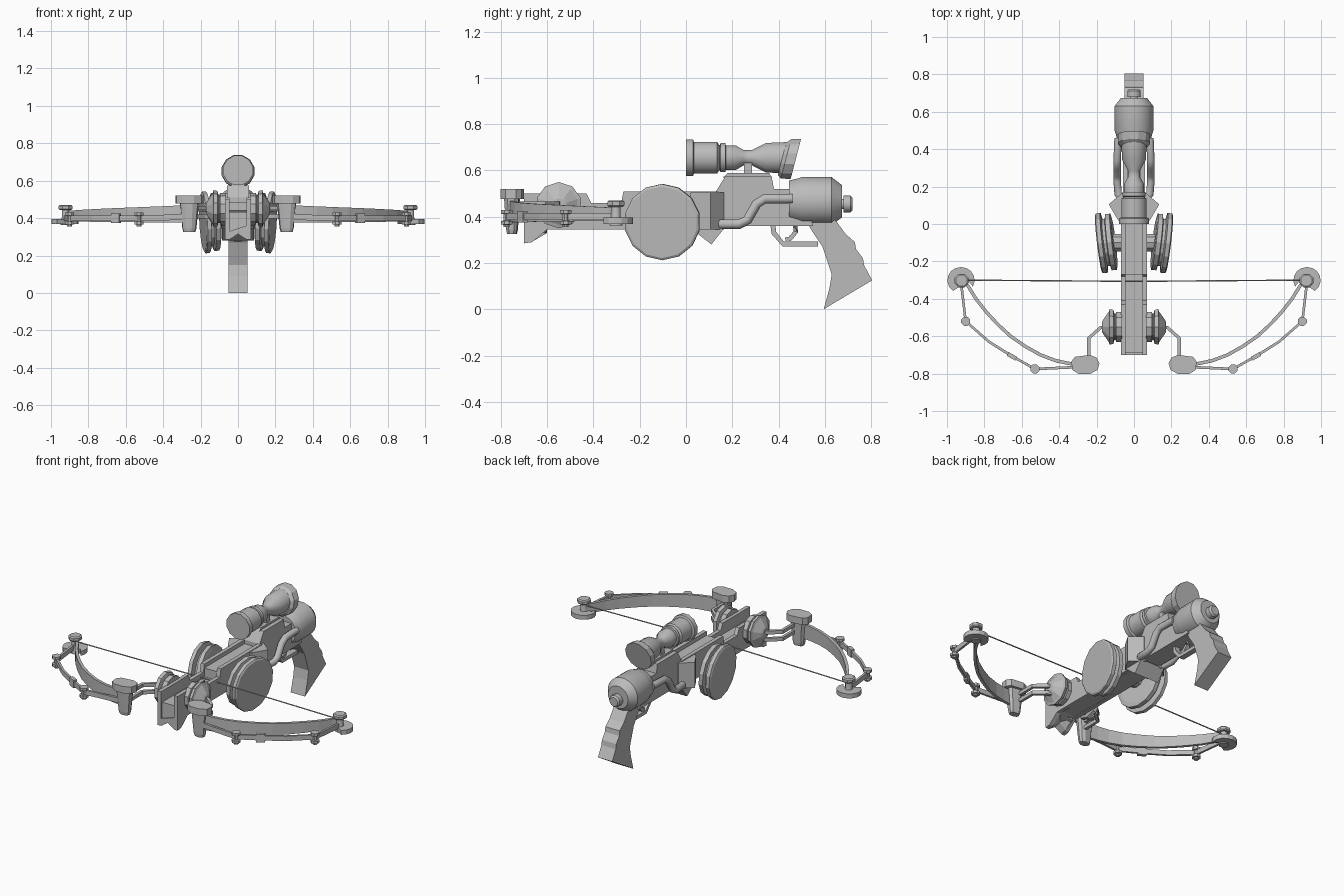
import bpy, bmesh, math
from mathutils import Matrix, Vector

grey = bpy.data.materials.new("grey")
grey.diffuse_color = (0.5, 0.5, 0.5, 1)


def finish(name, bm, mirror=False, smooth=0):
    """Turn a bmesh into an object, with optional left/right copy and smoothing."""
    bmesh.ops.recalc_face_normals(bm, faces=bm.faces)
    me = bpy.data.meshes.new(name)
    bm.to_mesh(me)
    bm.free()
    me.materials.append(grey)
    if smooth:
        me.shade_smooth()
        me.set_sharp_from_angle(angle=math.radians(smooth))
    ob = bpy.data.objects.new(name, me)
    bpy.context.collection.objects.link(ob)
    if mirror:
        ob.modifiers.new("mirror", 'MIRROR').use_mirror_merge = False
    return ob


def loft(name, rings, mirror=False, smooth=0):
    """Skin a row of rings with equal point counts and cap both ends."""
    bm = bmesh.new()
    vs = [[bm.verts.new(p) for p in r] for r in rings]
    n = len(rings[0])
    for a, b in zip(vs, vs[1:]):
        for i in range(n):
            bm.faces.new((a[i], a[(i + 1) % n], b[(i + 1) % n], b[i]))
    bm.faces.new(vs[0])
    bm.faces.new(vs[-1])
    return finish(name, bm, mirror, smooth)


def side_plate(name, pts, x0, x1, mirror=False):
    """Extrude a (y, z) outline along x."""
    return loft(name, [[(x, y, z) for y, z in pts] for x in (x0, x1)], mirror)


def plan_plate(name, pts, z0, z1, mirror=False):
    """Extrude an (x, y) outline along z."""
    return loft(name, [[(x, y, z) for x, y in pts] for z in (z0, z1)], mirror)


def lathe(name, profile, centre, axis, sides, mirror=False, smooth=0):
    """Spin (distance, radius) pairs round an axis through centre."""
    rot = Vector(axis).to_track_quat('Z', 'Y').to_matrix()
    rings = []
    for d, r in profile:
        ring = []
        for i in range(sides):
            a = 2 * math.pi * (i + 0.5) / sides
            ring.append(Vector(centre) + rot @ Vector((r * math.cos(a), r * math.sin(a), d)))
        rings.append(ring)
    return loft(name, rings, mirror, smooth)


def ribbon(name, path, half_w, half_h, mirror=True, sides=4, smooth=0):
    """Sweep a box (4 sides) or round section along 3D points."""
    path = [Vector(p) for p in path]
    rings = []
    for i, p in enumerate(path):
        t = (path[min(i + 1, len(path) - 1)] - path[max(i - 1, 0)]).normalized()
        up = Vector((0, 0, 1)) if abs(t.x) + abs(t.y) > 0.01 else Vector((0, 1, 0))
        s = t.cross(up).normalized()
        u = s.cross(t)
        h = half_h[i] if isinstance(half_h, list) else half_h
        k = math.sqrt(2) if sides == 4 else 1
        angs = [2 * math.pi * (j + 0.5) / sides for j in range(sides)]
        rings.append([p + s * half_w * k * math.cos(a) + u * h * k * math.sin(a) for a in angs])
    return loft(name, rings, mirror, smooth)


# Stock: rail core, channel walls, nose, receiver and grip
side_plate("rail_core", [(-0.69, 0.43), (-0.69, 0.32), (-0.58, 0.35), (0.14, 0.34), (0.14, 0.43)],
           -0.055, 0.055)
side_plate("rail_wall", [(-0.70, 0.50), (-0.70, 0.285), (-0.665, 0.29), (-0.60, 0.345), (-0.3, 0.345),
                         (0.14, 0.345), (0.14, 0.51), (-0.27, 0.51), (-0.28, 0.46), (-0.41, 0.46),
                         (-0.43, 0.50)], 0.045, 0.07, True)
plan_plate("rail_channel_deck", [(-0.05, -0.27), (0.05, -0.27), (0.05, 0.14), (-0.05, 0.14)], 0.43, 0.485)
loft("nose_keel", [[(-0.046, y, 0.33), (-0.046, y, z), (0, y, z + 0.03), (0.046, y, z), (0.046, y, 0.36)]
                   for y, z in ((-0.70, 0.285), (-0.66, 0.295), (-0.60, 0.345))])
plan_plate("collar_flare", [(0.05, 0.165), (0.065, 0.165), (0.135, 0.105), (0.085, 0.02), (0.05, 0.02)],
           0.345, 0.505, True)
loft("collar_spike", [[(x, 0.02, 0.35), (x, 0.165, 0.35), (x, 0.11, 0.28)] for x in (-0.085, 0.085)])
side_plate("receiver", [(0.13, 0.36), (0.13, 0.51), (0.17, 0.575), (0.37, 0.575), (0.38, 0.52),
                        (0.50, 0.52), (0.55, 0.36)], -0.06, 0.06)
side_plate("grip", [(0.38, 0.38), (0.52, 0.38), (0.55, 0.33), (0.59, 0.27), (0.63, 0.15), (0.62, 0.09),
                    (0.595, 0.0), (0.805, 0.125), (0.77, 0.19), (0.765, 0.22), (0.735, 0.26),
                    (0.73, 0.29), (0.69, 0.325), (0.65, 0.38), (0.6, 0.42), (0.38, 0.42)], -0.05, 0.05)

# Trigger and its guard
ribbon("trigger_guard", [(0, 0.375, 0.37), (0, 0.38, 0.33), (0, 0.42, 0.282), (0, 0.57, 0.282)],
       0.018, 0.011, False)
ribbon("trigger", [(0, 0.47, 0.37), (0, 0.475, 0.335), (0, 0.45, 0.305), (0, 0.43, 0.30)],
       0.012, 0.01, False)

# Rear drum with end knob
lathe("rear_drum", [(0, 0.07), (0.0, 0.09), (0.04, 0.1), (0.055, 0.105), (0.185, 0.105),
                    (0.23, 0.07), (0.23, 0.03)], (0, 0.445, 0.467), (0, 1, 0), 20, smooth=28)
lathe("drum_knob", [(0, 0.022), (0.01, 0.022), (0.01, 0.037), (0.04, 0.037), (0.05, 0.028)],
      (0, 0.67, 0.455), (0, 1, 0), 12, smooth=32)

# Side pipes running into the drum
ribbon("side_pipe", [(0.07, 0.14, 0.368), (0.085, 0.16, 0.368), (0.09, 0.23, 0.368), (0.09, 0.265, 0.385),
                     (0.09, 0.305, 0.455), (0.09, 0.34, 0.478), (0.085, 0.46, 0.478)],
       0.021, 0.021, sides=10, smooth=40)

# Scope
lathe("scope_tube", [(0, 0.082), (0.03, 0.082), (0.035, 0.07), (0.135, 0.07), (0.145, 0.055), (0.15, 0.065),
                     (0.17, 0.065), (0.172, 0.055), (0.215, 0.055), (0.25, 0.034), (0.285, 0.034),
                     (0.345, 0.066), (0.44, 0.07)], (0, 0, 0.655), (0, 1, 0), 12, smooth=32)
eye = []
for shift, r in ((0.415, 0.072), (0.432, 0.088), (0.475, 0.09)):
    eye.append([(r * math.cos(a), shift + 0.26 * r * math.sin(a), 0.65 + r * math.sin(a))
                for a in [2 * math.pi * (i + 0.5) / 12 for i in range(12)]])
loft("scope_eyepiece", eye)
plan_plate("scope_post", [(-0.025, 0.25), (0.025, 0.25), (0.025, 0.285), (-0.025, 0.285)], 0.57, 0.64)
side_plate("scope_foot", [(0.16, 0.57), (0.18, 0.588), (0.36, 0.588), (0.37, 0.57)], -0.035, 0.035)

# Large side wheels, toed in toward the front
lathe("side_wheel", [(-0.05, 0.13), (-0.045, 0.155), (-0.02, 0.155), (-0.015, 0.13), (0.0, 0.13),
                     (0.006, 0.165), (0.028, 0.165), (0.034, 0.155)],
      (0.155, -0.10, 0.378), (1, -0.12, -0.06), 14, True)
lathe("wheel_axle", [(0, 0.05), (0.1, 0.05)], (0.05, -0.10, 0.40), (1, 0, 0), 10, True)

# Small front hubs that carry the bow arms
lathe("front_hub", [(0, 0.085), (0.03, 0.085), (0.033, 0.075), (0.04, 0.075), (0.045, 0.095), (0.065, 0.1),
                    (0.07, 0.085), (0.1, 0.04), (0.105, 0.03)], (0.065, -0.55, 0.45), (1, 0, 0), 10, True)
for label, z in (("upper", 0.455), ("lower", 0.41)):
    ribbon(label + "_arm_rod", [(0.15, -0.55, z), (0.18, -0.555, z), (0.242, -0.61, z), (0.242, -0.72, z)],
           0.009, 0.011)

# Limb clamps: wide cap over a tapered block
cap = [(0.185, -0.745), (0.20, -0.715), (0.235, -0.70), (0.315, -0.71), (0.335, -0.735), (0.33, -0.78),
       (0.295, -0.802), (0.235, -0.802), (0.195, -0.78)]
plan_plate("clamp_cap", cap, 0.477, 0.52, True)
loft("clamp_block", [[(0.26 + (x - 0.26) * k, -0.753 + (y + 0.753) * k, z) for x, y in cap]
                     for z, k in ((0.325, 0.42), (0.345, 0.5), (0.478, 0.68))], True)

# Curved limbs
limb = [(0.28, -0.755), (0.35, -0.745), (0.42, -0.73), (0.50, -0.70), (0.58, -0.655), (0.66, -0.60),
        (0.73, -0.535), (0.79, -0.47), (0.845, -0.40), (0.885, -0.335), (0.915, -0.30)]
n = len(limb) - 1
ribbon("limb", [(x, y, 0.422 - 0.012 * i / n) for i, (x, y) in enumerate(limb)],
       0.009, [0.047 - 0.02 * i / n for i in range(n + 1)])

# Outer tension bands with their pins
ribbon("tension_band", [(0.30, -0.765, 0.405), (0.53, -0.775, 0.40), (0.655, -0.705, 0.40),
                        (0.775, -0.63, 0.40), (0.90, -0.52, 0.40), (0.925, -0.31, 0.40)],
       0.007, 0.015)
for label, x, y in (("inner", 0.53, -0.775), ("outer", 0.90, -0.52)):
    lathe(label + "_band_pin", [(-0.045, 0.014), (-0.035, 0.014), (-0.034, 0.026), (-0.018, 0.026),
                                (-0.017, 0.014), (0.012, 0.014), (0.013, 0.026), (0.03, 0.026)],
          (x, y, 0.40), (0, 0, 1), 8, True)
plan_plate("band_clip", [(0.635, -0.73), (0.68, -0.705), (0.67, -0.685), (0.625, -0.71)], 0.375, 0.425, True)

# String cams at the limb tips: notched disc, post and cap
cam = [(0.925 + 0.073 * math.cos(a), -0.30 + 0.07 * math.sin(a))
       for a in [math.radians(-55 + 265 * i / 11) for i in range(12)]]
plan_plate("cam_disc", cam + [(0.88, -0.31), (0.925, -0.33)], 0.368, 0.396, True)
lathe("cam_post", [(-0.01, 0.03), (0.0, 0.03), (0.03, 0.022), (0.08, 0.022)], (0.922, -0.303, 0.372),
      (0, 0, 1), 8, True, 50)
lathe("cam_cap", [(0, 0.034), (0.006, 0.04), (0.022, 0.04), (0.028, 0.032)], (0.922, -0.303, 0.443),
      (0, 0, 1), 8, True)

# Bow string
ribbon("bow_string", [(-0.92, -0.30, 0.43), (-0.08, -0.306, 0.44), (0.08, -0.306, 0.44), (0.92, -0.30, 0.43)],
       0.004, 0.004, False, sides=6)
